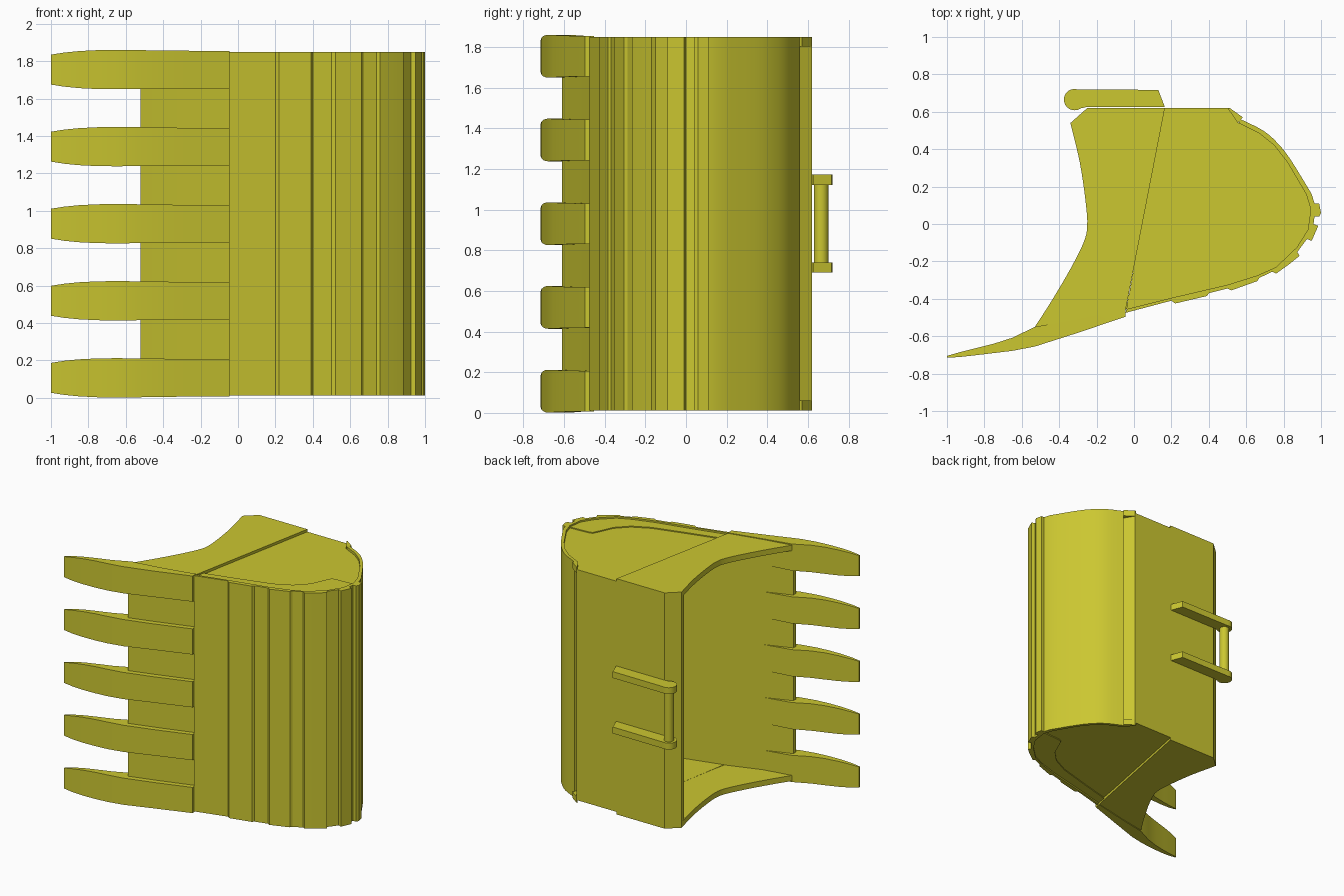
import bpy, bmesh, math
from mathutils import Vector

cube = bpy.data.objects.get("Cube")
if cube:
    bpy.data.objects.remove(cube, do_unlink=True)

MID = 0.931            # the model mirrors about this height
LOW, HIGH = 0.012, 1.85

paint = bpy.data.materials.new("yellow_paint")
paint.use_nodes = True
COLOUR = (0.60, 0.57, 0.03, 1)
paint.diffuse_color = COLOUR
paint.node_tree.nodes["Principled BSDF"].inputs["Base Color"].default_value = COLOUR


def finish(bm, name):
    bmesh.ops.recalc_face_normals(bm, faces=bm.faces)
    mesh = bpy.data.meshes.new(name)
    bm.to_mesh(mesh)
    bm.free()
    mesh.materials.append(paint)
    obj = bpy.data.objects.new(name, mesh)
    bpy.context.collection.objects.link(obj)
    bpy.ops.object.select_all(action='DESELECT')
    obj.select_set(True)
    bpy.context.view_layer.objects.active = obj
    bpy.ops.object.shade_smooth_by_angle(angle=math.radians(25))
    return obj


def prism(name, outline, z0, z1):
    bm = bmesh.new()
    base = bm.faces.new([bm.verts.new((x, y, z0)) for x, y in outline])
    top = bmesh.ops.extrude_face_region(bm, geom=[base])["geom"]
    moved = [v for v in top if isinstance(v, bmesh.types.BMVert)]
    bmesh.ops.translate(bm, verts=moved, vec=(0, 0, z1 - z0))
    return finish(bm, name)


def prism_pair(name, outline, z0, z1):
    prism("lower_" + name, outline, z0, z1)
    prism("upper_" + name, outline, 2 * MID - z1, 2 * MID - z0)


def smooth(points, steps=4):
    """Spline through the points."""
    p = [Vector(q) for q in points]
    p = [2 * p[0] - p[1]] + p + [2 * p[-1] - p[-2]]
    out = []
    for a, b, c, d in zip(p, p[1:], p[2:], p[3:]):
        for i in range(steps):
            t = i / steps
            out.append(0.5 * (2 * b + (c - a) * t + (2 * a - 5 * b + 4 * c - d) * t**2
                              + (3 * b - a - 3 * c + d) * t**3))
    return out + [p[-2]]


# Outlines seen from the side of the bucket
mouth = smooth([(-.53, -.55), (-.44, -.41), (-.34, -.24), (-.27, -.1),
                (-.25, -.01), (-.26, .13), (-.29, .33), (-.34, .54)])
core = [(-.04, -.455), (.2, -.395), (.5, -.325), (.66, -.275), (.76, -.23),
        (.87, -.125), (.93, -.03), (.945, .08), (.92, .16), (.82, .33),
        (.75, .42), (.67, .485), (.56, .54)]
stepped = [(-.045, -.475), (.2, -.41), (.22, -.425), (.39, -.385), (.4, -.37),
           (.5, -.345), (.52, -.355), (.66, -.305), (.67, -.288), (.74, -.255),
           (.76, -.265), (.83, -.215), (.885, -.17), (.873, -.15), (.925, -.08),
           (.95, -.09), (.985, -.01), (.96, 0), (.965, .04), (.99, .04),
           (1, .06), (.99, .11), (.965, .11), (.95, .16)]
back_curve = smooth([(.95, .16), (.84, .34), (.77, .43), (.69, .5), (.57, .56)], 3)
cavity = [(-.52, -.58), (-.04, -.42), (.5, -.28), (.68, -.21), (.83, -.08),
          (.89, .07), (.87, .16), (.77, .34), (.65, .45), (.5, .56),
          (-.2, .56), (-.325, .49)]
LIP = (-.52, -.61)

# Bucket wall, from the cutting lip around to the back edge
prism("bucket_wall", [LIP] + core + [(.51, .62), (-.25, .62), (-.34, .54)] + cavity[::-1],
      LOW + .03, HIGH - .03)

# Stepped wear plates around the outside
prism("outer_skin", stepped + back_curve[1:] + core[::-1], LOW, HIGH)

# Sides: raised cheek by the mouth, recessed panel behind it
prism_pair("cheek", [LIP, (-.045, -.46), (.165, .62), (-.25, .62)] + mouth[::-1], LOW, .055)
prism_pair("side_panel", core + [(.51, .62), (.15, .62)], .032, .056)
strip_inner = [(-.03, -.38), (.2, -.32), (.47, -.245), (.6, -.18), (.69, -.09),
               (.74, .02), (.76, .06), (.78, .07)]
prism_pair("wear_strip", core[:8] + strip_inner[::-1], .024, .04)
prism_pair("corner_tab", [(.5, .62), (.512, .62), (.582, .57), (.555, .54)], LOW, .06)

# Teeth along the lip: x, outer y, inner y, half width
STATIONS = [(-1, -.715, -.705, .08), (-.93, -.711, -.685, .091),
            (-.85, -.702, -.665, .099), (-.75, -.69, -.64, .104),
            (-.65, -.678, -.608, .105), (-.53, -.655, -.55, .104),
            (-.32, -.588, -.512, .101), (-.045, -.496, -.452, .1)]


def tooth(name, z):
    bm = bmesh.new()
    rings = [[bm.verts.new((x, y, z + s)) for y, s in
              ((outer, -w), (outer, w), (inner, w), (inner, -w))]
             for x, outer, inner, w in STATIONS]
    for a, b in zip(rings, rings[1:]):
        for i in range(4):
            j = (i + 1) % 4
            bm.faces.new((a[i], a[j], b[j], b[i]))
    bm.faces.new(rings[0])
    bm.faces.new(rings[-1])
    finish(bm, name)


for k in range(5):
    tooth(f"tooth_{k + 1}", MID + (k - 2) * .412)

# Hitch straps with rounded ends, and the pin between them
EYE = Vector((-.318, .665))
rounded = [EYE + .057 * Vector((math.cos(a), math.sin(a)))
           for a in (math.radians(75 + 230 * i / 14) for i in range(15))]
strap = rounded + [(-.255, .625), (.165, .625), (.13, .717)]
prism_pair("hitch_strap", strap, .69, .74)
pin = [EYE + .036 * Vector((math.cos(i * math.tau / 20), math.sin(i * math.tau / 20)))
       for i in range(20)]
prism("hitch_pin", pin, .73, 2 * MID - .73)
